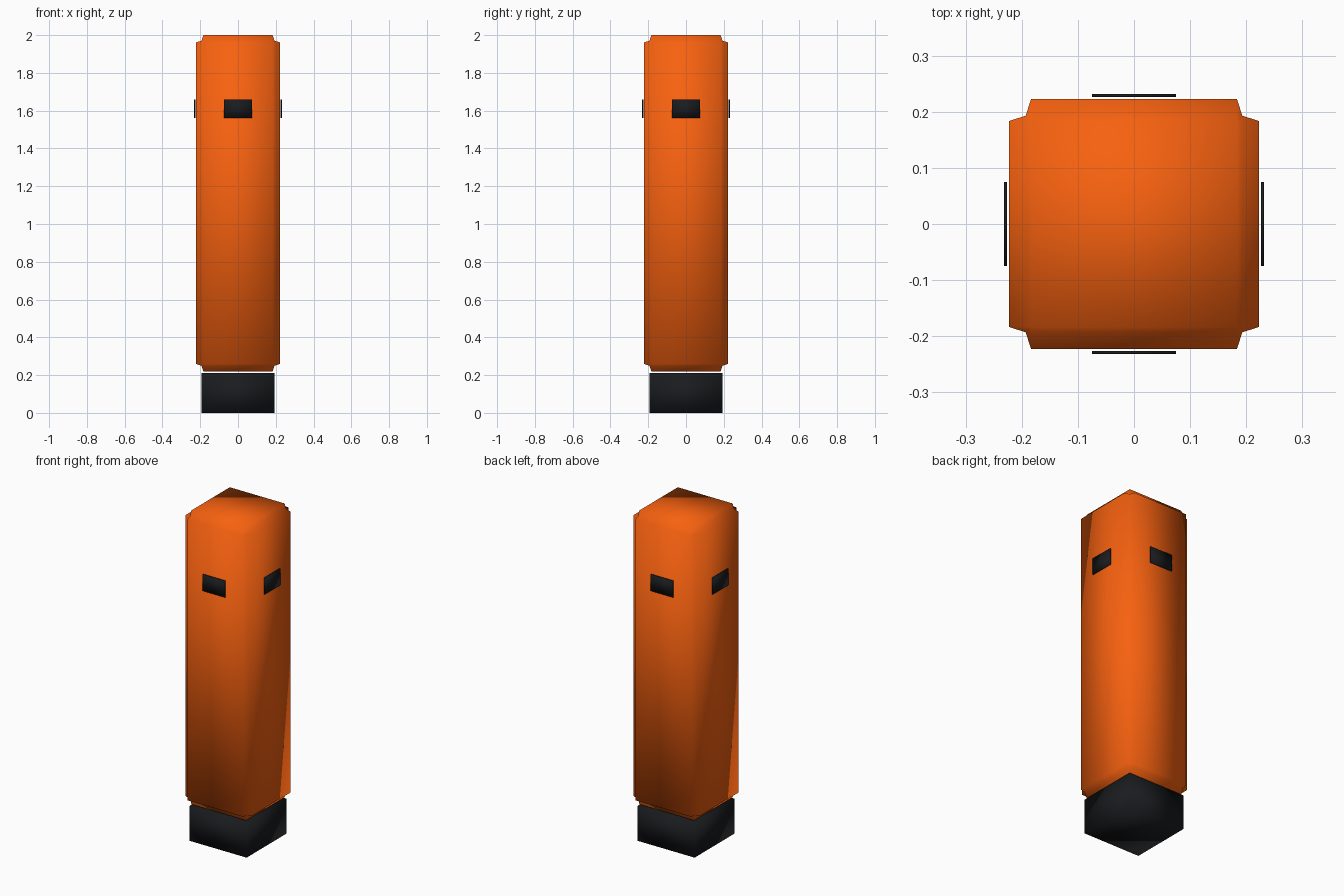
import bpy
from math import pi, sin, cos

if "Cube" in bpy.data.objects:
    bpy.data.objects.remove(bpy.data.objects["Cube"])


def material(name, color):
    m = bpy.data.materials.new(name)
    m.diffuse_color = color
    m.use_nodes = True
    m.node_tree.nodes["Principled BSDF"].inputs["Base Color"].default_value = m.diffuse_color
    return m


orange = material("orange_paint", (0.93, 0.12, 0.005, 1))
black = material("black_plastic", (0.01, 0.011, 0.013, 1))


def box(name, size, center, mat, turn=0):
    bpy.ops.mesh.primitive_cube_add(size=1, location=center, rotation=(0, 0, turn))
    ob = bpy.context.object
    ob.name = name
    ob.scale = size
    bpy.ops.object.transform_apply(location=False, rotation=False, scale=True)
    ob.data.materials.append(mat)
    return ob


# Plinth, separated from the body by a thin gap
base = box("base", (0.384, 0.384, 0.21), (0, 0, 0.105), black)
bpy.ops.object.shade_smooth()

# Tall body with shallow, inward-stepped edges
body = box("body", (0.445, 0.445, 1.78), (0, 0, 1.11), orange)
bevel = body.modifiers.new("inset_edges", 'BEVEL')
bevel.width = 0.039
bevel.segments = 2
bevel.profile = 0.06
bevel.limit_method = 'NONE'
bpy.ops.object.shade_smooth()

# One small dark window plate floating just off each side
for i, side in enumerate(("front", "right", "back", "left")):
    a = i * pi / 2
    box(side + "_window", (0.15, 0.006, 0.1),
        (0.229 * sin(a), -0.229 * cos(a), 1.61), black, a)
    bpy.ops.object.shade_smooth()
